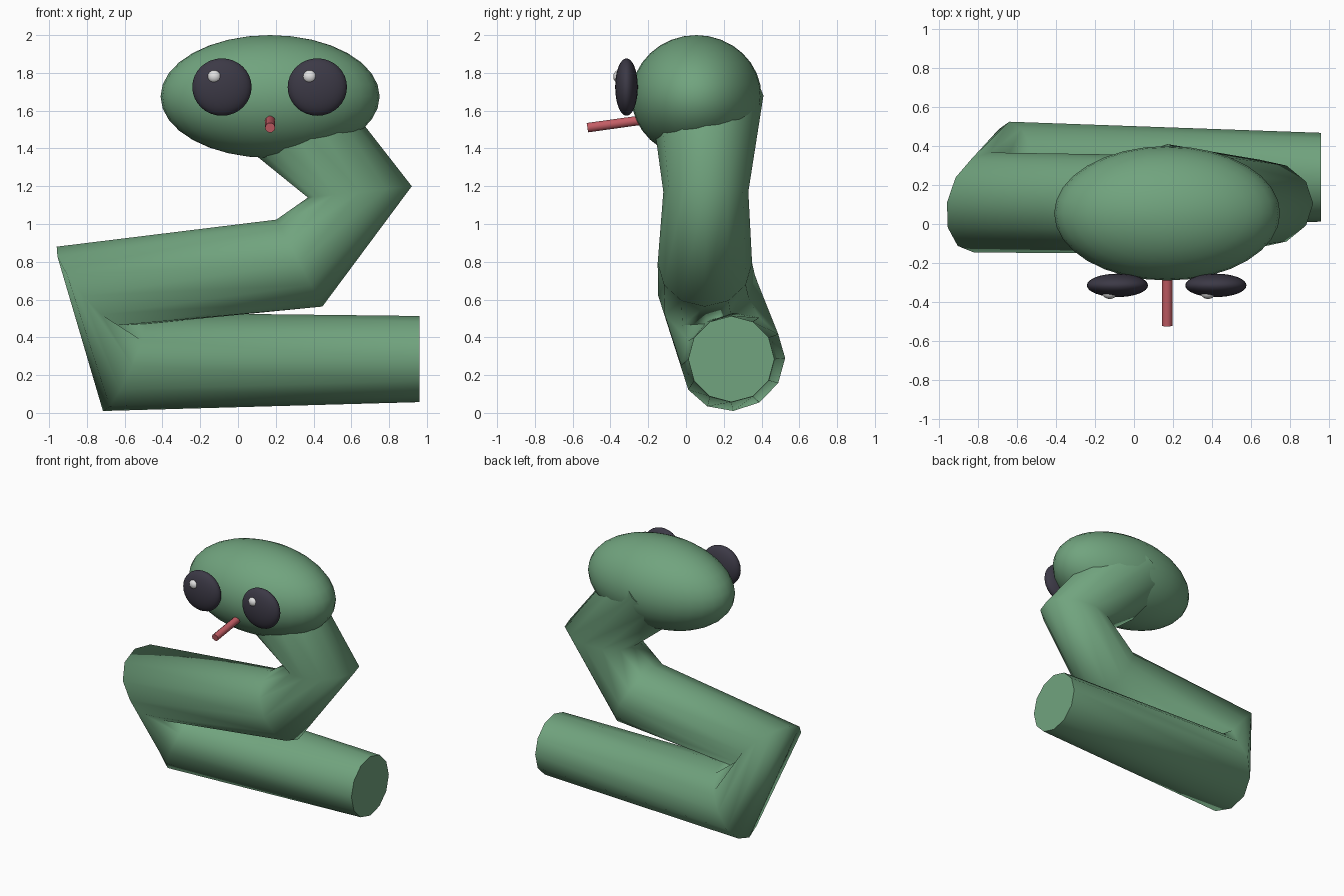
import bpy, bmesh, math
from mathutils import Vector

if "Cube" in bpy.data.objects:
    bpy.data.objects.remove(bpy.data.objects["Cube"])


def material(name, color):
    m = bpy.data.materials.new(name)
    m.diffuse_color = (*color, 1)
    m.use_nodes = True
    m.node_tree.nodes["Principled BSDF"].inputs["Base Color"].default_value = m.diffuse_color
    return m


GREEN = material("green_skin", (0.165, 0.37, 0.21))
DARK = material("dark_eye", (0.045, 0.041, 0.061))
WHITE = material("eye_shine", (0.75, 0.75, 0.75))
RED = material("red_tongue", (0.55, 0.11, 0.13))


def finish(name, bm, mat):
    bmesh.ops.recalc_face_normals(bm, faces=bm.faces)
    me = bpy.data.meshes.new(name)
    bm.to_mesh(me)
    bm.free()
    me.materials.append(mat)
    ob = bpy.data.objects.new(name, me)
    bpy.context.collection.objects.link(ob)
    return ob


def tube(name, rings, sides, mat):
    """Loft through elliptical rings given as centre, outward axis, side axis."""
    bm = bmesh.new()
    loops = []
    for c, u, v in rings:
        c, u, v = Vector(c), Vector(u), Vector(v)
        angles = [2 * math.pi * i / sides for i in range(sides)]
        loops.append([bm.verts.new(c + u * math.cos(a) + v * math.sin(a)) for a in angles])
    for a, b in zip(loops, loops[1:]):
        for i in range(sides):
            j = (i + 1) % sides
            bm.faces.new((a[i], a[j], b[j], b[i])).smooth = True
    for loop in (loops[0], loops[-1]):
        cap = bm.faces.new(loop)
        for e in cap.edges:
            e.smooth = False
    return finish(name, bm, mat)


def ellipsoid(name, centre, radii, mat, seg=32, rings=16):
    bm = bmesh.new()
    bmesh.ops.create_uvsphere(bm, u_segments=seg, v_segments=rings, radius=1)
    for v in bm.verts:
        v.co = Vector([c + r * p for c, r, p in zip(centre, radii, v.co)])
    for f in bm.faces:
        f.smooth = True
    return finish(name, bm, mat)


# coiled body, from tail end to neck
tube("body", [
    ((0.96, 0.24, 0.285), (0, 0, 0.228), (0, 0.228, 0)),
    ((-0.60, 0.25, 0.27), (0.115, 0, 0.26), (-0.04, 0.275, 0.02)),
    ((-0.78, 0.11, 0.67), (0.18, 0, -0.21), (0.04, 0.257, 0.05)),
    ((0.325, 0.10, 0.793), (0.122, 0, -0.23), (0, 0.25, 0)),
    ((0.645, 0.105, 1.17), (0.275, 0, 0.03), (0, 0.225, 0)),
    ((0.17, 0.11, 1.68), (0.22, 0, 0.20), (0, 0.30, 0)),
], 12, GREEN)

# head
ellipsoid("head", (0.17, 0.055, 1.675), (0.58, 0.345, 0.325), GREEN)

# eyes with highlights
for side, x in (("left", -0.085), ("right", 0.42)):
    ellipsoid(side + "_eye", (x, -0.315, 1.725), (0.157, 0.06, 0.152), DARK)
    ellipsoid(side + "_eye_shine", (x - 0.04, -0.355, 1.78), (0.037, 0.03, 0.035), WHITE, 16, 8)

# tongue
tube("tongue", [
    ((0.17, -0.20, 1.555), (0.027, 0, 0), (0, -0.004, 0.026)),
    ((0.17, -0.522, 1.51), (0.027, 0, 0), (0, -0.004, 0.026)),
], 10, RED)
